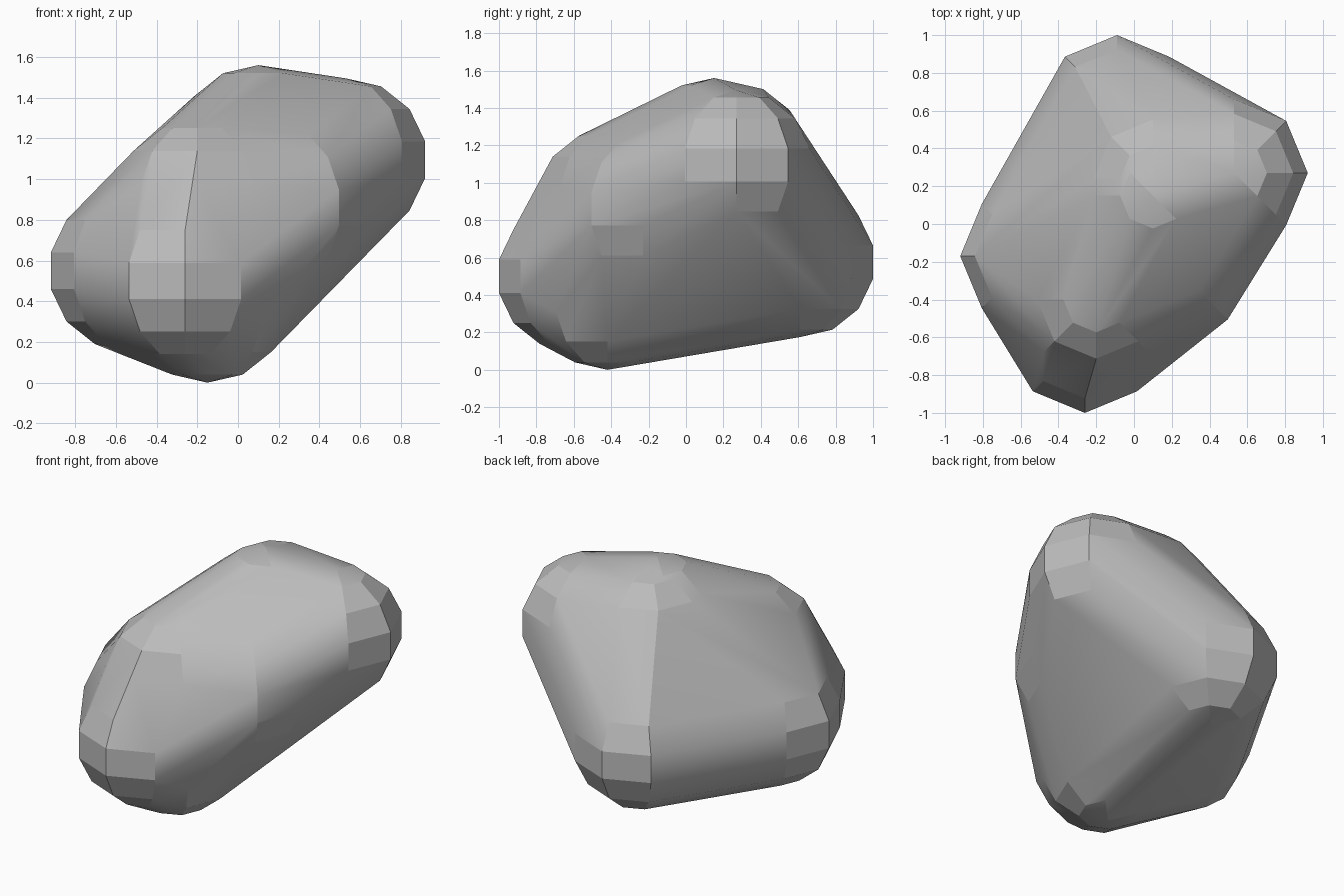
import bpy
import bmesh
from math import radians
from mathutils import Matrix

cube = bpy.data.objects.get("Cube")
if cube:
    bpy.data.objects.remove(cube, do_unlink=True)

# Stone colour
stone = bpy.data.materials.new("stone grey")
stone.use_nodes = True
grey = (0.5, 0.5, 0.5, 1)
stone.diffuse_color = grey
stone.node_tree.nodes["Principled BSDF"].inputs["Base Color"].default_value = grey

# Centres of the rounded corners of the boulder
RADIUS = 0.4
CORNERS = [
    (-0.53, -0.17, 0.55),   # right
    (0.53, 0.27, 1.095),    # left
    (-0.26, -0.61, 0.50),   # front
    (-0.20, -0.40, 0.89),   # upper front
    (0.22, -0.23, 0.86),    # front left
    (-0.09, 0.61, 0.575),   # back
    (-0.15, -0.42, 0.40),   # bottom
    (0.10, 0.15, 1.16),     # top
    (0.10, 0.24, 1.14),     # upper back
]

# Wrap a tight skin around a ball at each corner
bm = bmesh.new()
for corner in CORNERS:
    bmesh.ops.create_uvsphere(bm, u_segments=8, v_segments=7, radius=RADIUS,
                              matrix=Matrix.Translation(corner))
bmesh.ops.delete(bm, geom=bm.faces[:], context='EDGES_FACES')
hull = bmesh.ops.convex_hull(bm, input=bm.verts[:], use_existing_faces=False)
bmesh.ops.delete(bm, geom=[v for v in bm.verts if not v.link_faces], context='VERTS')
bmesh.ops.recalc_face_normals(bm, faces=bm.faces[:])

mesh = bpy.data.meshes.new("boulder")
bm.to_mesh(mesh)
bm.free()
mesh.materials.append(stone)
boulder = bpy.data.objects.new("boulder", mesh)
bpy.context.collection.objects.link(boulder)

# Smooth faces, keeping the sharp creases
bpy.ops.object.select_all(action='DESELECT')
boulder.select_set(True)
bpy.context.view_layer.objects.active = boulder
bpy.ops.object.shade_smooth_by_angle(angle=radians(30))
